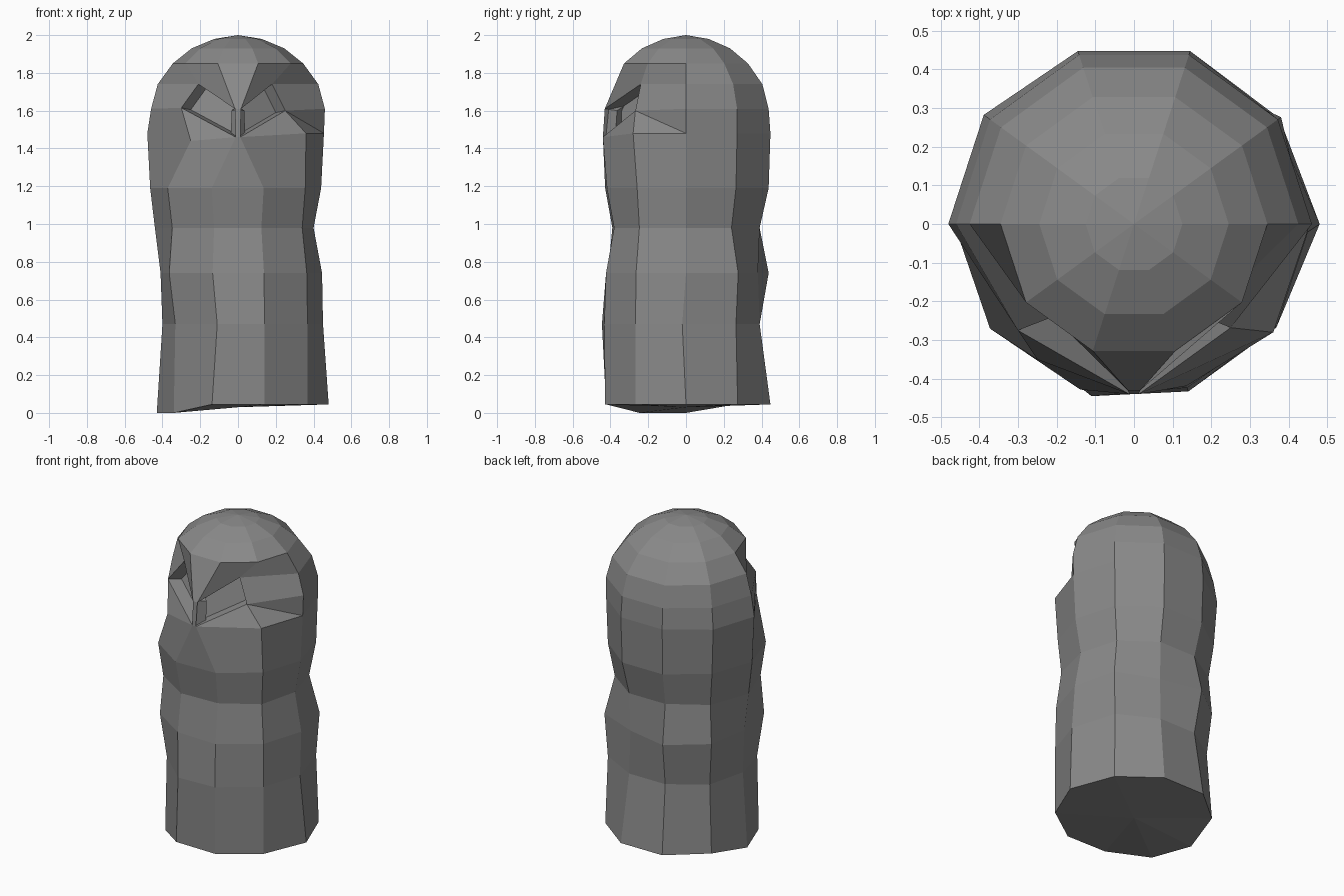
import bpy, bmesh, math
from mathutils import Vector

if "Cube" in bpy.data.objects:
    bpy.data.objects.remove(bpy.data.objects["Cube"])

N = 10
# body rings: height, radii by corner (one value = regular ring)
rings = [
    (0.045, [.48, .465, .47, .47, .45, .43, .42, .445, .45, .455]),
    (0.47, [.45, .45, .41, .41, .42, .40, .41, .455, .455, .455]),
    (0.74, [.445, .47, .40, .46, .45, .41, .45, .435, .445, .45]),
    (0.98, [.40, .41, .41, .41, .43, .44, .43, .41, .40, .42]),
    (1.19, [.44, .45, .46, .46, .46, .465, .46, .45, .44, .44]),
    (1.48, [.455, .46, .47, .47, .48, .48, .48, .47, .47, .455]),
    (1.61, [.46]), (1.74, [.425]), (1.85, [.345]), (1.93, [.245]), (1.98, [.125]),
]
# (ring, corner) -> sculpted position: tilted foot, cheeks, brows and nose bridge
moved = {
    (0, 5): (-.43, 0, 0), (0, 6): (-.34, -.245, 0),
    (1, 0): (.45, -.02, .47), (1, 7): (-.11, -.445, .47),
    (5, 6): (-.25, -.35, 1.44), (5, 9): (.36, -.28, 1.48),
    (6, 6): (-.30, -.275, 1.615), (6, 9): (.25, -.268, 1.60),
    (7, 6): (-.21, -.24, 1.74), (7, 9): (.18, -.24, 1.74),
    (5, 7): (-.012, -.44, 1.46), (5, 8): (.012, -.44, 1.46),
    (6, 7): (-.012, -.44, 1.46), (6, 8): (.012, -.44, 1.46),
    (7, 7): (-.016, -.43, 1.61), (7, 8): (.016, -.43, 1.61),
}

bm = bmesh.new()
grid = []
for r, (z, radii) in enumerate(rings):
    row = []
    for c in range(N):
        a = 2 * math.pi * c / N
        rad = radii[c % len(radii)]
        p = moved.get((r, c), (rad * math.cos(a), rad * math.sin(a), z))
        row.append(bm.verts.new(p))
    grid.append(row)

# side faces, with recessed eye sockets
for r in range(len(rings) - 1):
    for c in range(N):
        d = (c + 1) % N
        quad = [grid[r][c], grid[r][d], grid[r + 1][d], grid[r + 1][c]]
        if r == 6 and c in (6, 8):
            push = Vector((-.05 if c == 8 else .05, .065, -.01))
            inner = [bm.verts.new(v.co + push) for v in quad]
            for i in range(4):
                j = (i + 1) % 4
                bm.faces.new([quad[i], quad[j], inner[j], inner[i]])
            bm.faces.new(inner)
        elif r == 5 and c == 9:   # crease running across the cheek
            bm.faces.new([quad[0], quad[1], quad[3]])
            bm.faces.new([quad[1], quad[2], quad[3]])
        else:
            bm.faces.new(quad)

# crown and underside
top = bm.verts.new((0, 0, 2))
base = bm.verts.new((0, 0, .03))
for c in range(N):
    d = (c + 1) % N
    bm.faces.new([grid[-1][c], grid[-1][d], top])
    bm.faces.new([grid[0][d], grid[0][c], base])

bmesh.ops.remove_doubles(bm, verts=bm.verts[:], dist=.0005)
bmesh.ops.recalc_face_normals(bm, faces=bm.faces[:])
mesh = bpy.data.meshes.new("stone_figure")
bm.to_mesh(mesh)
bm.free()

mat = bpy.data.materials.new("stone grey")
mat.diffuse_color = (.25, .25, .25, 1)
mat.use_nodes = True
mat.node_tree.nodes["Principled BSDF"].inputs["Base Color"].default_value = mat.diffuse_color
mesh.materials.append(mat)
body = bpy.data.objects.new("stone_figure", mesh)
bpy.context.collection.objects.link(body)
